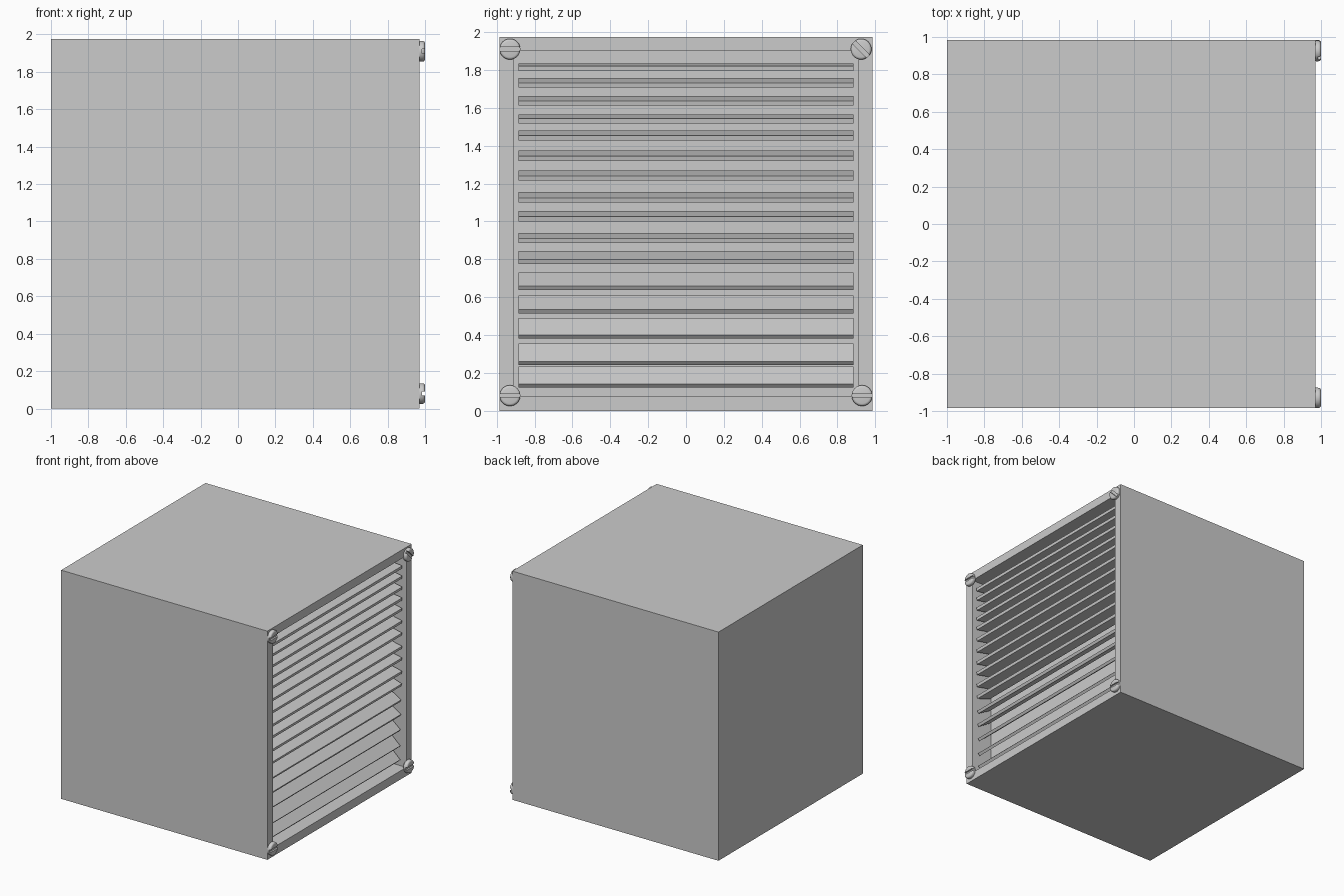
import bpy, bmesh, math

if "Cube" in bpy.data.objects:
    bpy.data.objects.remove(bpy.data.objects["Cube"])

FRONT = 0.97      # x of the vent face
RECESS = 0.2      # depth of the opening


def make_object(name, bm):
    bmesh.ops.recalc_face_normals(bm, faces=bm.faces)
    mesh = bpy.data.meshes.new(name)
    bm.to_mesh(mesh)
    bm.free()
    ob = bpy.data.objects.new(name, mesh)
    bpy.context.collection.objects.link(ob)
    return ob


def box(name, size, location, rotation=(0, 0, 0)):
    bm = bmesh.new()
    bmesh.ops.create_cube(bm, size=1)
    bmesh.ops.scale(bm, vec=size, verts=bm.verts)
    ob = make_object(name, bm)
    ob.location, ob.rotation_euler = location, rotation
    return ob


# housing: cube with an inset, recessed vent face
bm = bmesh.new()
bmesh.ops.create_cube(bm, size=1)
bmesh.ops.scale(bm, vec=(FRONT + 1, 1.97, 1.975), verts=bm.verts)
bmesh.ops.translate(bm, vec=((FRONT - 1) / 2, 0, 0.9875), verts=bm.verts)
bm.faces.ensure_lookup_table()
vent = max(bm.faces, key=lambda f: f.calc_center_median().x)
bmesh.ops.inset_region(bm, faces=[vent], thickness=0.105)
back = bmesh.ops.extrude_face_region(bm, geom=[vent])["geom"]
bmesh.ops.translate(bm, vec=(-RECESS, 0, 0),
                    verts=[v for v in back if isinstance(v, bmesh.types.BMVert)])
if vent.is_valid:
    bm.faces.remove(vent)
make_object("housing", bm)

# louvre slats: (height of inner top edge, height of outer top edge)
LEVELS = [(.235, .14), (.355, .26), (.49, .40), (.61, .535), (.73, .66), (.845, .80),
          (.94, .91), (1.055, 1.025), (1.155, 1.125), (1.27, 1.24), (1.375, 1.345),
          (1.48, 1.453), (1.565, 1.543), (1.662, 1.637), (1.757, 1.732), (1.835, 1.82)]
WIDTH, THICK = 0.14, 0.025
for i, (top, low) in enumerate(LEVELS):
    a = math.asin((top - low) / WIDTH)
    z = (top + low) / 2 - THICK / 2 * math.cos(a)
    x = 0.88 - THICK / 2 * math.sin(a)
    box(f"slat_{i + 1}", (WIDTH, 1.77, THICK), (x, 0, z), (0, a, 0))


# screws: rounded slotted heads in the frame corners
def screw(name, y, z, angle):
    bm = bmesh.new()
    bmesh.ops.create_cone(bm, cap_ends=True, segments=32, radius1=0.055,
                          radius2=0.055, depth=0.04)
    ob = make_object(name, bm)
    ob.location = (0.98, y, z)
    ob.rotation_euler = (0, math.pi / 2, 0)
    cutter = box("slot_cutter", (0.03, 0.2, 0.022), (1.0, y, z), (angle, 0, 0))
    bevel = ob.modifiers.new("round", "BEVEL")
    bevel.width, bevel.segments = 0.013, 3
    cut = ob.modifiers.new("slot", "BOOLEAN")
    cut.object, cut.operation, cut.solver = cutter, "DIFFERENCE", "EXACT"
    bpy.ops.object.select_all(action="DESELECT")
    ob.select_set(True)
    bpy.context.view_layer.objects.active = ob
    bpy.context.view_layer.update()
    for m in ("round", "slot"):
        bpy.ops.object.modifier_apply(modifier=m)
    bpy.ops.object.shade_smooth_by_angle(angle=math.radians(35))
    bpy.data.objects.remove(cutter)


for name, y, z, deg in [("screw_top_front", -0.93, 1.91, 0),
                        ("screw_top_back", 0.925, 1.91, -45),
                        ("screw_bottom_front", -0.93, 0.08, 0),
                        ("screw_bottom_back", 0.93, 0.08, 0)]:
    screw(name, y, z, math.radians(deg))
